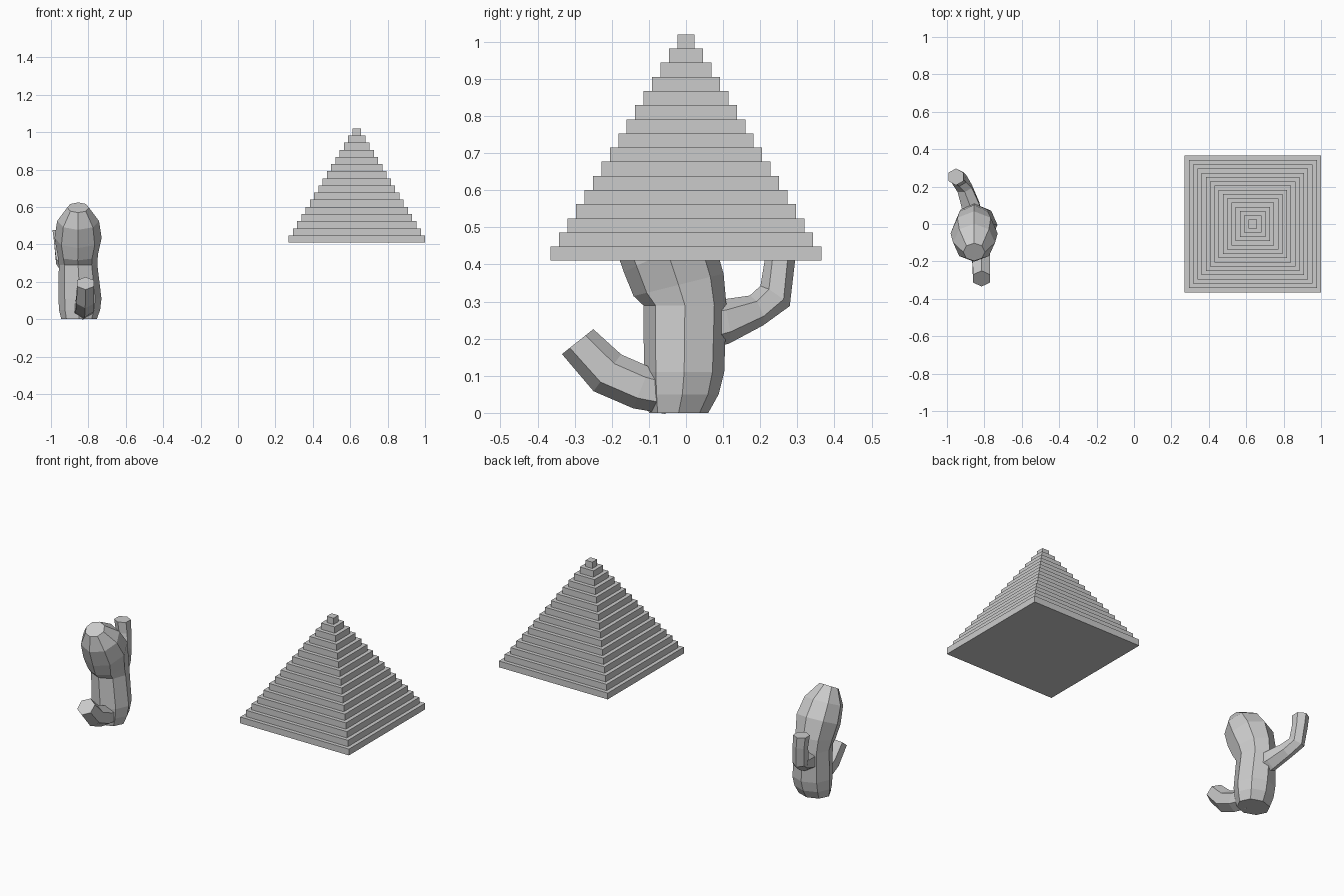
import bpy, bmesh, math
from mathutils import Vector

if "Cube" in bpy.data.objects:
    bpy.data.objects.remove(bpy.data.objects["Cube"])


def loft(name, rings, sides, phase=0.5):
    """Capped skin through rings of (centre, direction, x radius, other radius)."""
    bm = bmesh.new()
    loops = []
    for centre, direction, rx, ry in rings:
        d = Vector(direction).normalized()
        u = Vector((1, 0, 0))
        u = (u - d * u.dot(d)).normalized()
        v = d.cross(u)
        loop = []
        for i in range(sides):
            a = math.tau * (i + phase) / sides
            loop.append(bm.verts.new(Vector(centre) + u * rx * math.cos(a) + v * ry * math.sin(a)))
        loops.append(loop)
    for a, b in zip(loops, loops[1:]):
        for i in range(sides):
            j = (i + 1) % sides
            bm.faces.new((a[i], a[j], b[j], b[i]))
    bm.faces.new(loops[0][::-1])
    bm.faces.new(loops[-1])
    bmesh.ops.recalc_face_normals(bm, faces=bm.faces)
    mesh = bpy.data.meshes.new(name)
    bm.to_mesh(mesh)
    bm.free()
    obj = bpy.data.objects.new(name, mesh)
    bpy.context.collection.objects.link(obj)
    return obj


UP = (0, 0, 1)

# Stepped pyramid floating above the ground
steps, half, z0, z1 = 16, 0.365, 0.41, 1.02
rise = (z1 - z0) / steps
tiers = []
for i in range(steps):
    r = half * (steps - i) / steps * math.sqrt(2)
    for k in (i, i + 1):
        tiers.append(((0.635, 0, z0 + rise * k), UP, r, r))
loft("stepped_pyramid", tiers, 4)

# Cactus trunk with the head leaning forward
loft("cactus_trunk", [
    ((-0.85, -0.02, 0.0), UP, 0.095, 0.08),
    ((-0.847, -0.01, 0.05), UP, 0.11, 0.098),
    ((-0.845, -0.005, 0.11), UP, 0.115, 0.108),
    ((-0.855, -0.003, 0.29), UP, 0.103, 0.112),
    ((-0.857, -0.02, 0.345), (0, -0.25, 1), 0.108, 0.125),
    ((-0.855, -0.05, 0.435), (0, -0.42, 0.9), 0.126, 0.13),
    ((-0.855, -0.10, 0.525), (0, -0.42, 0.9), 0.112, 0.112),
    ((-0.855, -0.15, 0.597), (0, -0.5, 0.87), 0.058, 0.055),
], 8, 0)

# Low front arm
loft("cactus_front_arm", [
    ((-0.83, -0.04, 0.05), (0, -1, 0.3), 0.058, 0.055),
    ((-0.82, -0.12, 0.068), (0, -1, 0.4), 0.056, 0.06),
    ((-0.817, -0.212, 0.108), (0, -0.8, 0.6), 0.054, 0.062),
    ((-0.815, -0.292, 0.192), (0, -0.62, 0.78), 0.052, 0.054),
], 6, 0.5)

# Raised back arm
loft("cactus_back_arm", [
    ((-0.865, 0.05, 0.235), (-0.2, 1, 0.15), 0.06, 0.066),
    ((-0.875, 0.105, 0.246), (-0.2, 1, 0.2), 0.055, 0.06),
    ((-0.905, 0.19, 0.276), (-0.3, 0.9, 0.4), 0.046, 0.044),
    ((-0.935, 0.24, 0.315), (-0.15, 0.55, 0.8), 0.044, 0.048),
    ((-0.945, 0.253, 0.41), UP, 0.044, 0.041),
    ((-0.952, 0.252, 0.478), UP, 0.046, 0.045),
], 6, 0.5)
